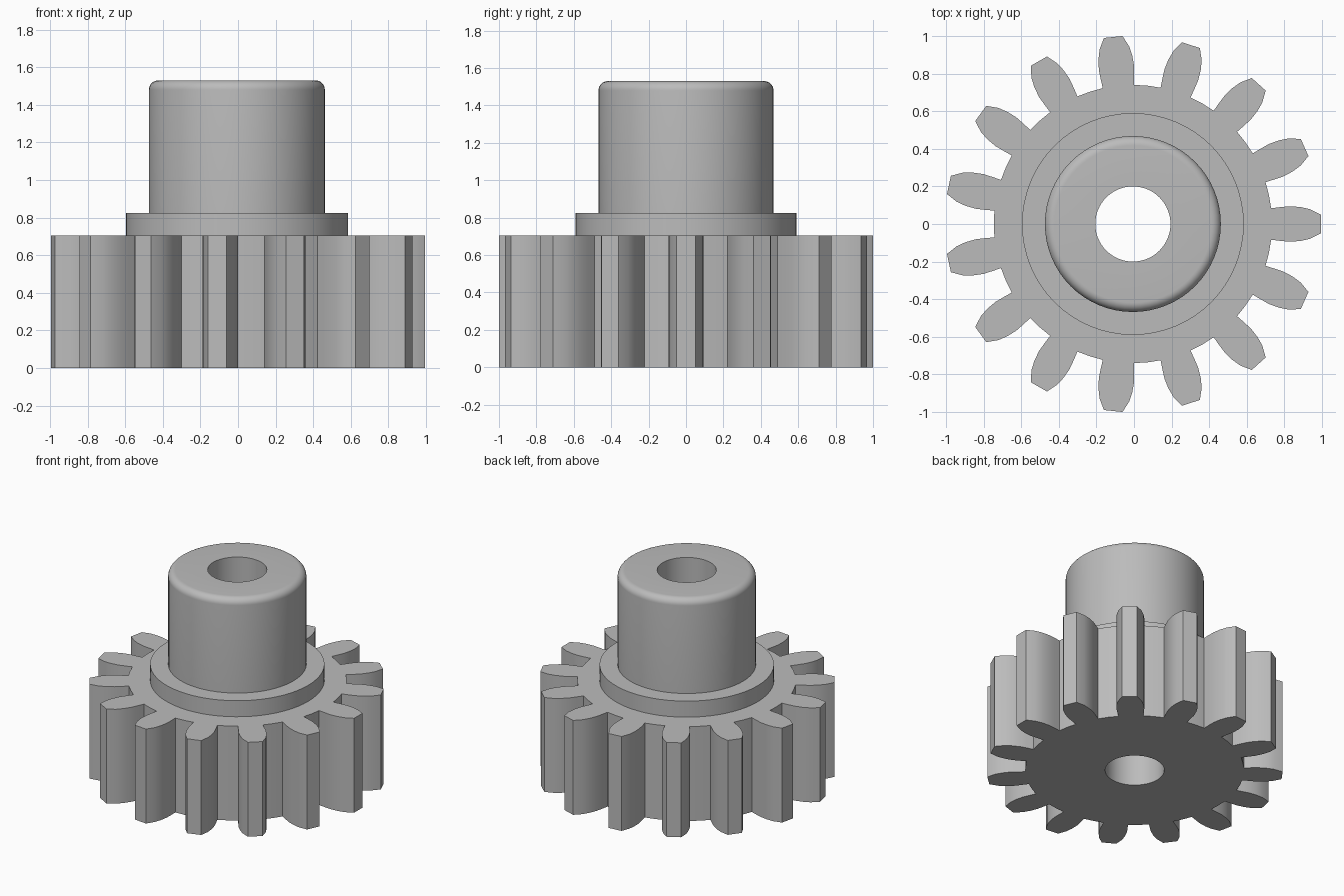
import bpy, bmesh
from math import sin, cos, pi, radians
from mathutils import Vector

cube = bpy.data.objects.get("Cube")
if cube:
    bpy.data.objects.remove(cube, do_unlink=True)

TEETH = 15
CENTRE_X = -0.006
BORE = 0.2
GEAR_TOP = 0.705

steel = bpy.data.materials.new("grey_metal")
steel.use_nodes = True
grey = (0.5, 0.5, 0.5, 1)
steel.diffuse_color = grey
steel.node_tree.nodes["Principled BSDF"].inputs["Base Color"].default_value = grey


def finish(bm, name):
    """Turn a bmesh into a named, shaded object."""
    bmesh.ops.recalc_face_normals(bm, faces=bm.faces)
    mesh = bpy.data.meshes.new(name)
    bm.to_mesh(mesh)
    bm.free()
    obj = bpy.data.objects.new(name, mesh)
    obj.location.x = CENTRE_X
    mesh.materials.append(steel)
    bpy.context.collection.objects.link(obj)
    bpy.ops.object.select_all(action="DESELECT")
    obj.select_set(True)
    bpy.context.view_layer.objects.active = obj
    bpy.ops.object.shade_smooth_by_angle(angle=radians(30))
    return obj


def polar(radius, angle):
    return Vector((radius * cos(angle), radius * sin(angle), 0))


def loop(bm, points):
    """Closed ring of edges through the points."""
    verts = [bm.verts.new(p) for p in points]
    return [bm.edges.new((a, b)) for a, b in zip(verts, verts[1:] + verts[:1])]


# Toothed wheel: one flank as (radius, half angle in degrees), mirrored per tooth
flank = [(0.74, 6.5), (0.79, 6.52), (0.84, 6.45), (0.895, 5.8), (0.945, 4.8), (1.0015, 2.85)]
tooth = [(r, -a) for r, a in flank] + [(r, a) for r, a in reversed(flank)]
tooth.append((0.74, 180 / TEETH))
outline = [polar(r, radians(a) + i * 2 * pi / TEETH)
           for i in range(TEETH) for r, a in tooth]

bm = bmesh.new()
edges = loop(bm, outline)
edges += loop(bm, [polar(BORE, i * 2 * pi / 64) for i in range(64)])
bmesh.ops.triangle_fill(bm, edges=edges, use_beauty=True, normal=(0, 0, 1))
top = bmesh.ops.extrude_face_region(bm, geom=bm.faces[:], use_keep_orig=True)
bmesh.ops.translate(bm, vec=(0, 0, GEAR_TOP),
                    verts=[g for g in top["geom"] if isinstance(g, bmesh.types.BMVert)])
finish(bm, "toothed_wheel")

# Collar and hub: one turned profile with a rounded upper rim and a bore
HUB, HUB_TOP, ROUND = 0.468, 1.53, 0.05
profile = [(BORE, GEAR_TOP), (0.59, GEAR_TOP), (0.59, 0.825), (HUB, 0.825)]
for i in range(9):
    t = i * pi / 16
    profile.append((HUB - ROUND + ROUND * cos(t), HUB_TOP - ROUND + ROUND * sin(t)))
profile.append((BORE, HUB_TOP))

bm = bmesh.new()
ring = loop(bm, [Vector((r, 0, z)) for r, z in profile])
bmesh.ops.spin(bm, geom=bm.verts[:] + ring, cent=(0, 0, 0), axis=(0, 0, 1),
               angle=2 * pi, steps=64, use_merge=True)
bmesh.ops.remove_doubles(bm, verts=bm.verts, dist=0.0001)
finish(bm, "collar_and_hub")
